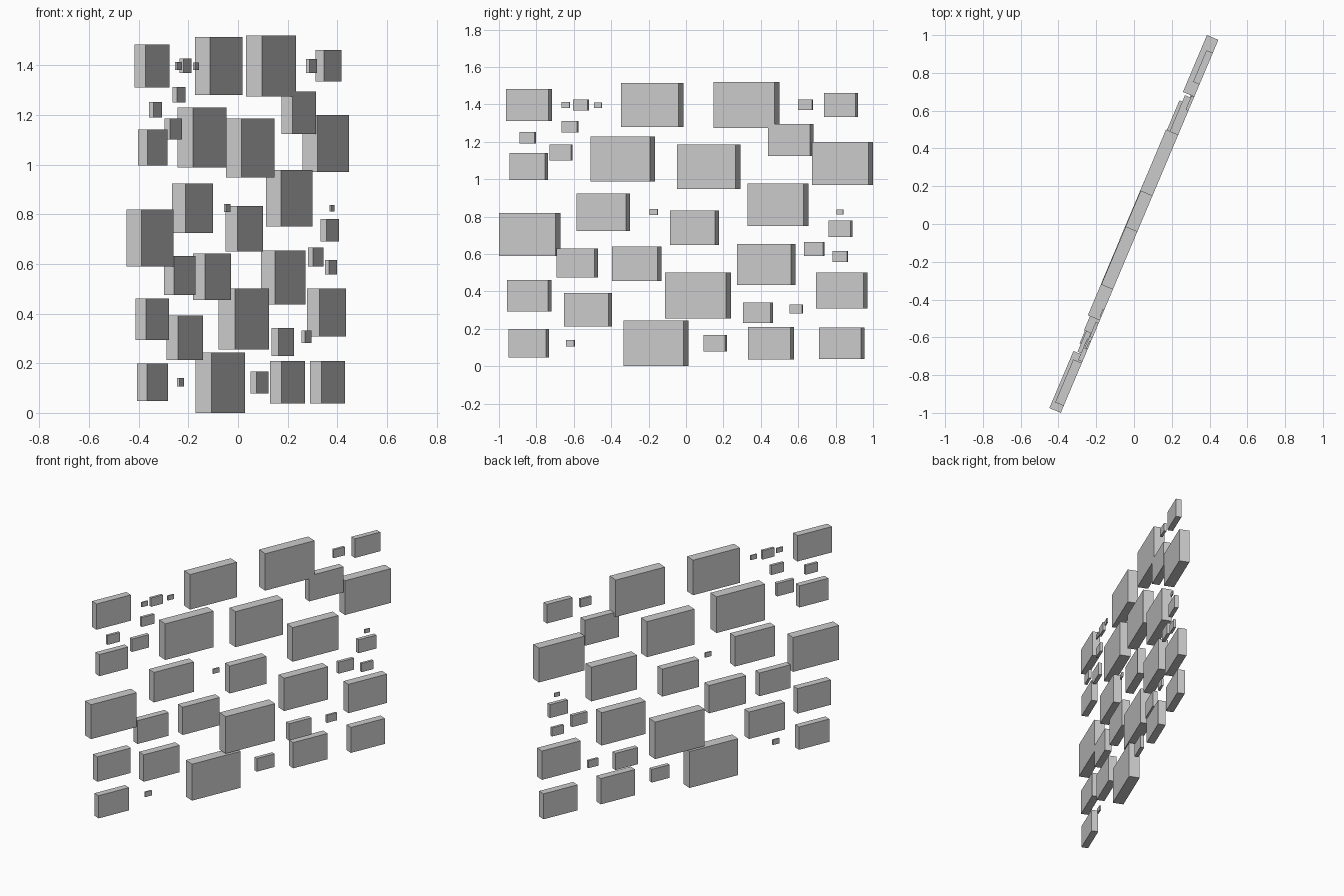
import bpy
from math import radians, sin, cos

ANGLE = radians(67.1)   # heading of the wall of panels
FACE = 0.032            # all panels are flush with this face plane
DEPTH, HEIGHT = 0.2, 0.7  # panel proportions relative to length

# Each panel: centre y, centre z, length
PANELS = [
    # top row
    (-.84, 1.397, .246), (-.642, 1.397, .045), (-.561, 1.397, .084), (-.471, 1.395, .044),
    (-.18, 1.397, .334), (.324, 1.397, .352), (.639, 1.397, .08), (.829, 1.397, .182),
    # second row
    (-.846, 1.221, .088), (-.62, 1.281, .09), (-.668, 1.143, .123), (-.841, 1.068, .206),
    (-.338, 1.108, .345), (.122, 1.067, .339), (.56, 1.209, .244), (.837, 1.084, .327),
    # third row
    (-.836, .705, .328), (-.442, .824, .286), (-.172, .825, .045), (.045, .741, .262),
    (.492, .864, .326), (.823, .824, .037), (.826, .735, .128),
    # fourth row
    (.686, .627, .11), (.825, .587, .083), (-.582, .553, .222), (-.263, .548, .265),
    (.429, .545, .313), (.833, .404, .275),
    # fifth row
    (-.838, .377, .238), (-.524, .302, .257), (.064, .378, .353), (.385, .286, .16),
    (.59, .306, .072),
    # bottom row
    (-.841, .123, .217), (-.618, .123, .048), (-.16, .122, .348), (.156, .123, .126),
    (.455, .123, .246), (.833, .123, .243),
]


def add_panel(index, y, z, length):
    """Box turned to the wall heading, its front flush with the face plane."""
    d = FACE - DEPTH * length / 2
    s = (y + cos(ANGLE) * d) / sin(ANGLE)
    x = s * cos(ANGLE) + d * sin(ANGLE)
    bpy.ops.mesh.primitive_cube_add(size=1, location=(x, y, z), rotation=(0, 0, ANGLE))
    ob = bpy.context.object
    ob.name = f"panel_{index:02d}"
    ob.scale = (length, DEPTH * length, HEIGHT * length)


for i, panel in enumerate(PANELS, 1):
    add_panel(i, *panel)
